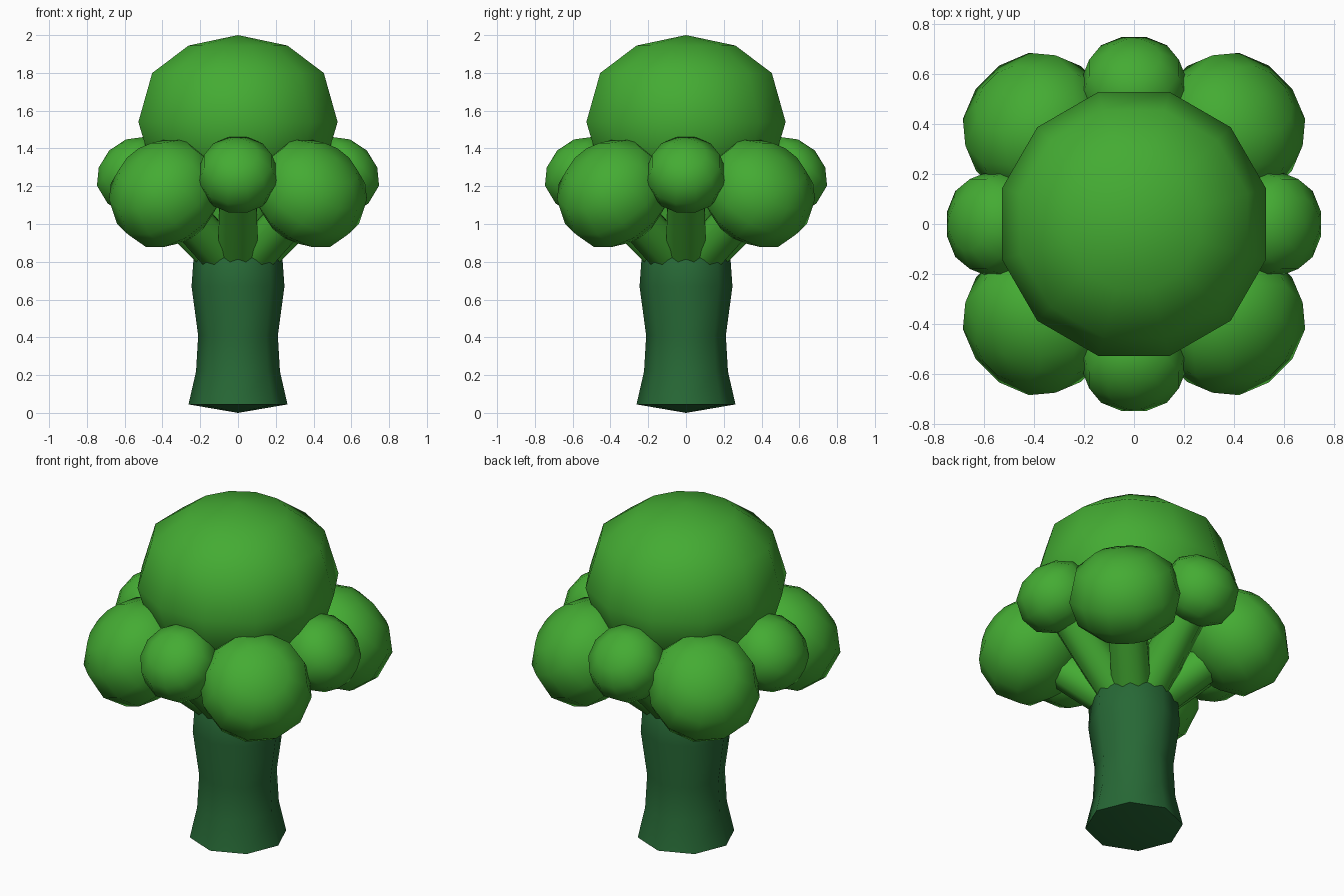
import bpy, math
from mathutils import Vector, Matrix

if "Cube" in bpy.data.objects:
    bpy.data.objects.remove(bpy.data.objects["Cube"])


def material(name, rgb):
    m = bpy.data.materials.new(name)
    m.diffuse_color = (*rgb, 1)
    m.use_nodes = True
    m.node_tree.nodes["Principled BSDF"].inputs["Base Color"].default_value = m.diffuse_color
    return m


LEAF = material("floret_green", (0.058, 0.41, 0.033))
STEM = material("stem_dark_green", (0.02, 0.138, 0.036))


def lathe(name, profile, sides, mat, turn=0.0, matrix=Matrix()):
    """Spin (radius, height) points, listed bottom to top, about z."""
    verts, rings, faces = [], [], []
    for r, z in profile:
        n = 1 if r == 0 else sides
        rings.append([len(verts) + i for i in range(n)])
        for i in range(n):
            a = turn + 2 * math.pi * i / sides
            verts.append(matrix @ Vector((r * math.cos(a), r * math.sin(a), z)))
    for lo, hi in zip(rings, rings[1:]):
        for i in range(sides):
            j = (i + 1) % sides
            if len(lo) == 1:
                faces.append((lo[0], hi[j], hi[i]))
            elif len(hi) == 1:
                faces.append((lo[i], lo[j], hi[0]))
            else:
                faces.append((lo[i], lo[j], hi[j], hi[i]))
    me = bpy.data.meshes.new(name)
    me.from_pydata(verts, [], faces)
    me.materials.append(mat)
    ob = bpy.data.objects.new(name, me)
    bpy.context.collection.objects.link(ob)
    bpy.ops.object.select_all(action='DESELECT')
    ob.select_set(True)
    bpy.context.view_layer.objects.active = ob
    bpy.ops.object.shade_smooth_by_angle(angle=math.radians(62))
    return ob


# Rounded crown shape, equator at height 0
CROWN = [(0, -0.43), (0.27, -0.38), (0.475, -0.23), (0.546, 0),
         (0.47, 0.26), (0.27, 0.405), (0, 0.46)]
T15 = math.radians(15)

# Thick octagonal stem and the pale core above it
lathe("stem", [(0, 0.0), (0.262, 0.045), (0.222, 0.22), (0.211, 0.41),
               (0.246, 0.67), (0.236, 0.81), (0.22, 0.84), (0, 0.842)], 8, STEM)
lathe("core", [(0, 0.80), (0.19, 0.82), (0.16, 1.0), (0.2, 1.25), (0, 1.3)], 8, LEAF)

# Large top floret
lathe("top_floret", CROWN, 12, LEAF, T15, Matrix.Translation((0, 0, 1.54)))


# Eight side florets on slanted branches, alternating small and large
for k in range(8):
    a = k * math.pi / 4
    large = k % 2
    dist, height, size = (0.54, 1.158, 0.30) if large else (0.545, 1.257, 0.211)
    out = Vector((math.cos(a), math.sin(a), 0))
    start = out * 0.08 + Vector((0, 0, 0.81))
    end = out * dist + Vector((0, 0, height))
    axis = end - start
    spin = Matrix.Rotation(a, 4, 'Z')
    tilt = math.atan2(dist - 0.08, height - 0.81)
    lean = spin @ Matrix.Rotation(tilt, 4, 'Y')
    lathe(f"branch_{k + 1}", [(0, 0), (0.115, 0.005), (0.11, axis.length * 0.5),
                              (0.1, axis.length), (0, axis.length + 0.01)],
          8, LEAF, math.pi / 8, Matrix.Translation(start) @ lean)
    s = size / 0.535
    head_lean = spin @ Matrix.Rotation(math.radians(46), 4, 'Y')
    lathe(f"side_floret_{k + 1}", [(r * s, z * s * 1.05) for r, z in CROWN],
          12, LEAF, T15, Matrix.Translation(end) @ head_lean)
